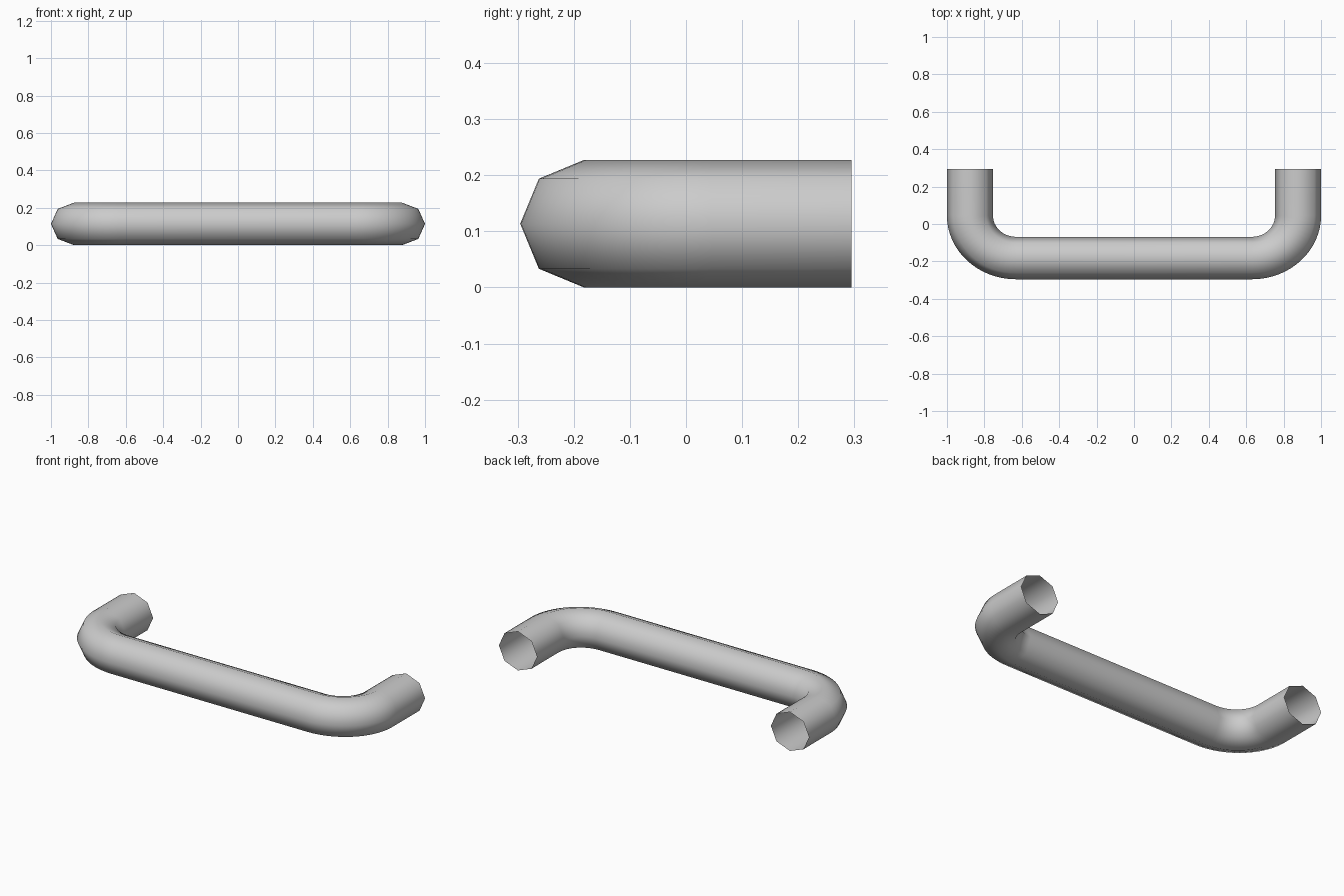
import bpy, bmesh, math

if "Cube" in bpy.data.objects:
    bpy.data.objects.remove(bpy.data.objects["Cube"])

SIDES, BEND_STEPS = 8, 16
R = 0.1135                 # tube radius
BEND = 2 * R               # centreline bend radius
SX = 1.084                 # slight stretch along the width
CX, CY = 0.631, 0.045      # bend centre
END_Y = 0.295

bm = bmesh.new()


def ring(cx, cy, a):
    """Octagonal section around bend centre (cx, cy), turned by angle a."""
    verts = []
    for k in range(SIDES):
        t = 2 * math.pi * k / SIDES
        d = BEND + R * math.cos(t)
        verts.append(bm.verts.new((cx + SX * d * math.sin(a),
                                   cy - d * math.cos(a),
                                   R + R * math.sin(t))))
    return verts


# Right half: straight bar, bend, leg
rings = [ring(0, CY, 0)]
rings += [ring(CX, CY, math.pi / 2 * i / BEND_STEPS) for i in range(BEND_STEPS + 1)]
rings.append(ring(CX, END_Y, math.pi / 2))
for a, b in zip(rings, rings[1:]):
    for k in range(SIDES):
        n = (k + 1) % SIDES
        bm.faces.new((a[k], b[k], b[n], a[n])).smooth = True

mesh = bpy.data.meshes.new("handle_tube")
bm.to_mesh(mesh)
bm.free()
handle = bpy.data.objects.new("handle_tube", mesh)
bpy.context.collection.objects.link(handle)

# Left half
mirror = handle.modifiers.new("mirror", 'MIRROR')
mirror.use_axis[0] = True
mirror.use_clip = True
